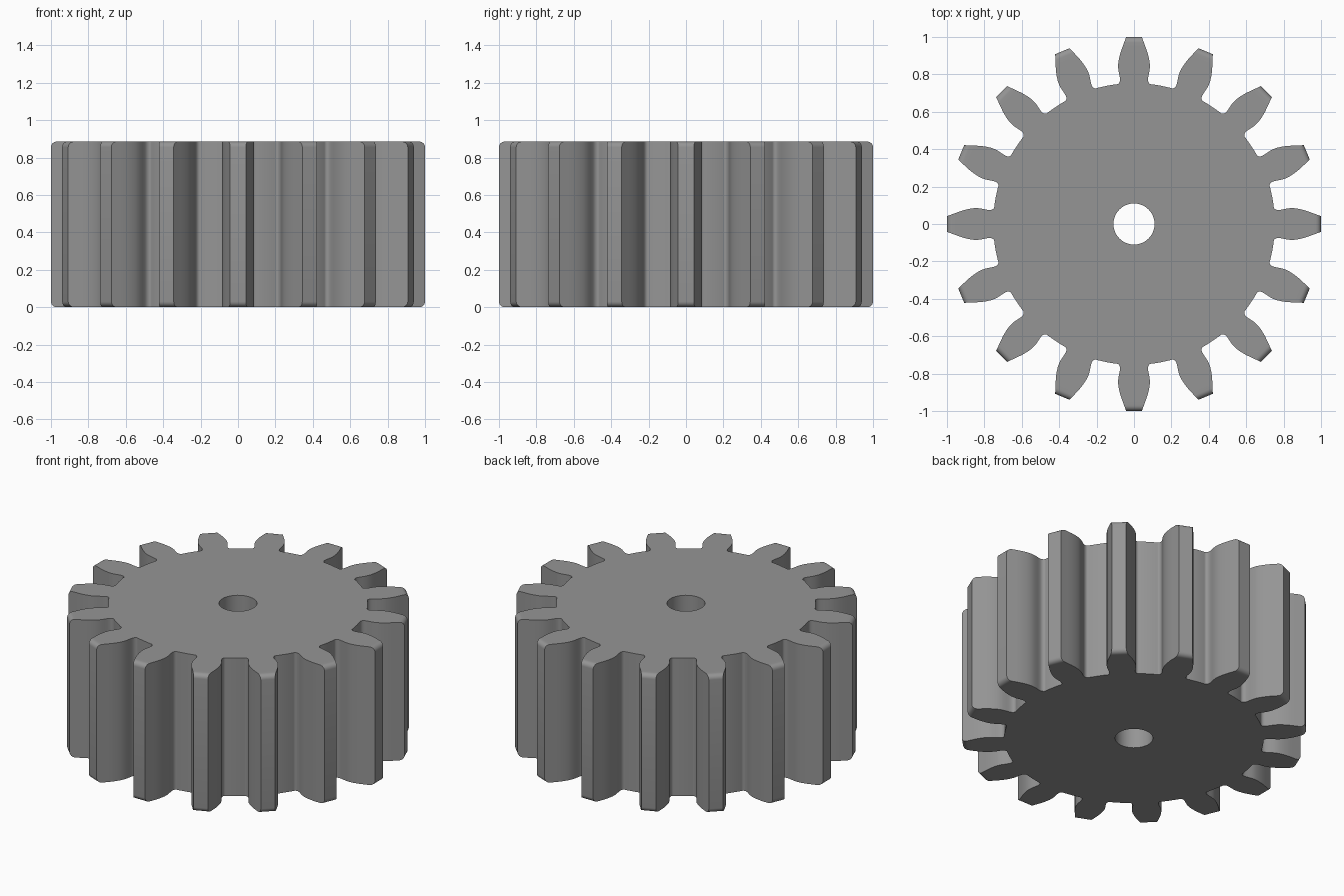
import bpy, bmesh, math

if "Cube" in bpy.data.objects:
    bpy.data.objects.remove(bpy.data.objects["Cube"])

TEETH, HEIGHT, BORE, ROOT = 16, 0.885, 0.11, 0.753
ROUND, STEPS = 0.03, 6
# half tooth outline (half width, radial distance), from below the tip to the root
FLANK = [(0.062, 0.945), (0.071, 0.92), (0.079, 0.89), (0.084, 0.862), (0.085, 0.84),
         (0.083, 0.82), (0.079, 0.80), (0.076, 0.785), (0.0745, 0.772), (0.0755, 0.763),
         (0.079, 0.755), (0.0845, 0.749), (0.091, 0.747), (0.098, 0.747)]


def outline(tip):
    """Full gear outline with the tooth tips cut at the given radius."""
    half = [(0.042 + (1 - tip) * 0.364, tip)] + FLANK
    valley = math.pi / TEETH                       # middle of the gap
    tooth = [(-w, r) for w, r in reversed(half)] + half
    tooth.append((ROOT * math.sin(valley), ROOT * math.cos(valley)))
    pts = []
    for i in range(TEETH):
        a = -2 * math.pi * i / TEETH
        c, s = math.cos(a), math.sin(a)
        pts += [(x * c - y * s, x * s + y * c) for x, y in tooth]
    return pts


def loop(bm, pts, z):
    return [bm.verts.new((x, y, z)) for x, y in pts]


def skin(bm, a, b):
    n = len(a)
    for i in range(n):
        j = (i + 1) % n
        bm.faces.new((a[i], a[j], b[j], b[i]))


bm = bmesh.new()

# toothed wall, tips rounded off at both ends
levels = []
for k in range(STEPS + 1):
    t = k / STEPS * math.pi / 2
    levels.append((ROUND * (1 - math.cos(t)), 1 - ROUND * (1 - math.sin(t))))
levels += [(HEIGHT - z, r) for z, r in reversed(levels)]
wall = [loop(bm, outline(r), z) for z, r in levels]
for a, b in zip(wall, wall[1:]):
    skin(bm, a, b)

# shaft hole
circle = [(BORE * math.cos(2 * math.pi * i / 48), BORE * math.sin(2 * math.pi * i / 48))
          for i in range(48)]
hole = [loop(bm, circle, z) for z in (0, HEIGHT)]
skin(bm, hole[0], hole[1])

# flat end faces
for z in (0, HEIGHT):
    rim = [e for e in bm.edges if e.is_boundary and all(abs(v.co.z - z) < 1e-5 for v in e.verts)]
    bmesh.ops.triangle_fill(bm, edges=rim, use_beauty=True, normal=(0, 0, 1))
bmesh.ops.recalc_face_normals(bm, faces=bm.faces)

mesh = bpy.data.meshes.new("spur_gear")
bm.to_mesh(mesh)
bm.free()
gear = bpy.data.objects.new("spur_gear", mesh)
bpy.context.collection.objects.link(gear)

# dark grey metal
metal = bpy.data.materials.new("dark_grey")
metal.diffuse_color = (0.3, 0.3, 0.3, 1)
metal.use_nodes = True
metal.node_tree.nodes["Principled BSDF"].inputs["Base Color"].default_value = metal.diffuse_color
mesh.materials.append(metal)

bpy.context.view_layer.objects.active = gear
gear.select_set(True)
bpy.ops.object.shade_smooth_by_angle(angle=math.radians(45))
